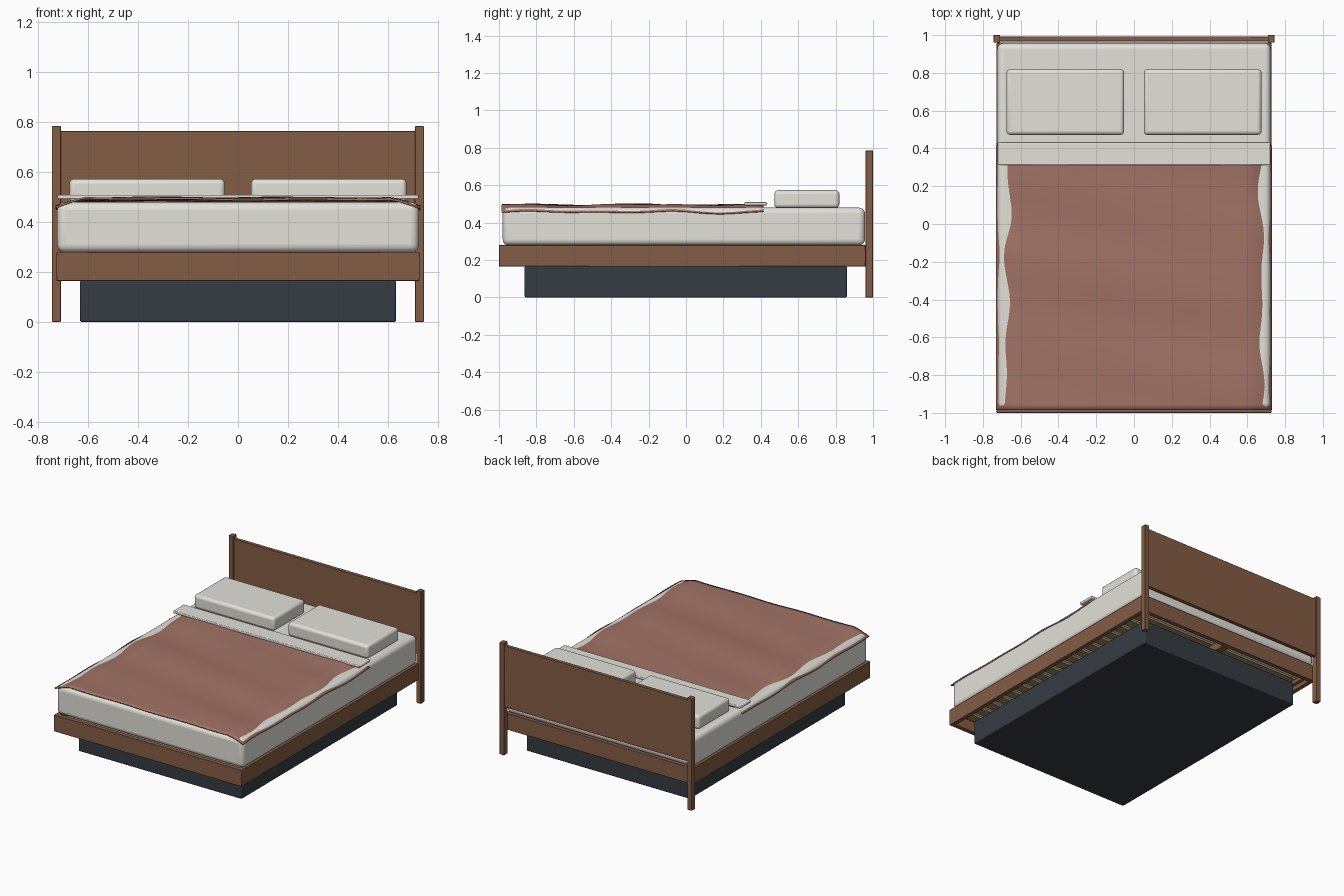
import bpy, bmesh, math

if "Cube" in bpy.data.objects:
    bpy.data.objects.remove(bpy.data.objects["Cube"])


def material(name, rgb):
    m = bpy.data.materials.new(name)
    m.diffuse_color = (*rgb, 1)
    m.use_nodes = True
    m.node_tree.nodes["Principled BSDF"].inputs["Base Color"].default_value = m.diffuse_color
    return m


WOOD = material("walnut wood", (0.23, 0.11, 0.06))
LINEN = material("white linen", (0.76, 0.75, 0.69))
CLAY = material("clay fabric", (0.36, 0.17, 0.13))
SLATE = material("dark slate", (0.035, 0.045, 0.057))
PINE = material("slat wood", (0.35, 0.24, 0.12))


def finish(obj, mat):
    obj.data.materials.append(mat)
    bpy.ops.object.select_all(action='DESELECT')
    obj.select_set(True)
    bpy.context.view_layer.objects.active = obj
    bpy.ops.object.shade_smooth_by_angle(angle=math.radians(35))
    return obj


def box(name, x, y, z, mat, bevel=0.003, segments=2):
    """Rounded box given by its (min, max) range on each axis."""
    bpy.ops.mesh.primitive_cube_add(size=1, location=[sum(r) / 2 for r in (x, y, z)])
    obj = bpy.context.object
    obj.name = name
    obj.scale = [r[1] - r[0] for r in (x, y, z)]
    bpy.ops.object.transform_apply(location=False, rotation=False, scale=True)
    mod = obj.modifiers.new("rounded edges", 'BEVEL')
    mod.width, mod.segments = bevel, segments
    return finish(obj, mat)


def pair(name, x, y, z, mat, **kw):
    """Same box on both sides of x = 0."""
    box("right_" + name, x, y, z, mat, **kw)
    box("left_" + name, (-x[1], -x[0]), y, z, mat, **kw)


# Storage plinth
box("plinth", (-0.632, 0.632), (-0.863, 0.86), (0, 0.167), SLATE, 0.006)

# Frame rails and centre beam
pair("side_rail", (0.697, 0.727), (-0.998, 0.96), (0.165, 0.28), WOOD)
box("foot_rail", (-0.727, 0.727), (-1.0, -0.968), (0.165, 0.28), WOOD)
box("head_rail", (-0.715, 0.715), (0.932, 0.962), (0.165, 0.28), WOOD)
box("centre_beam", (-0.025, 0.025), (-0.97, 0.935), (0.167, 0.225), WOOD)
pair("slat_ledge", (0.675, 0.699), (-0.97, 0.935), (0.195, 0.225), WOOD)

# Slats
COUNT = 19
for i in range(COUNT):
    y = -0.915 + 1.8 * i / (COUNT - 1)
    box(f"slat_{i + 1}", (-0.695, 0.695), (y - 0.033, y + 0.033), (0.225, 0.243), PINE)

# Headboard
pair("headboard_post", (0.709, 0.744), (0.96, 1.0), (0, 0.785), WOOD)
box("headboard_panel", (-0.72, 0.72), (0.967, 0.993), (0.335, 0.765), WOOD)

# Mattress and pillows
box("mattress", (-0.724, 0.724), (-0.98, 0.957), (0.278, 0.48), LINEN, 0.032, 5)
pair("pillow", (0.052, 0.675), (0.472, 0.82), (0.478, 0.573), LINEN, bevel=0.02, segments=4)

# Blanket: rippled sheet with edges sloping down over the mattress sides
NX, NY = 48, 48
bm = bmesh.new()
rows = []
for j in range(NY + 1):
    y = -0.985 + 1.4 * j / NY
    row = []
    for i in range(NX + 1):
        x = -0.729 + 1.458 * i / NX
        ripple = 0.003 * math.sin(9.5 * y + 4) + 0.003 * math.sin(15 * y + 3 * x) \
            + 0.002 * math.sin(13 * x + 2 * y)
        drop = max(0, (abs(x) - 0.61) / 0.119)
        side = 0.004 * math.cos(10 * y + 0.5) * drop
        row.append(bm.verts.new((x, y, 0.491 + ripple - 0.035 * drop ** 1.25 + side)))
    rows.append(row)
for a, b in zip(rows, rows[1:]):
    for i in range(NX):
        bm.faces.new((a[i], a[i + 1], b[i + 1], b[i]))
mesh = bpy.data.meshes.new("blanket")
bm.to_mesh(mesh)
bm.free()
blanket = bpy.data.objects.new("blanket", mesh)
bpy.context.collection.objects.link(blanket)
mod = blanket.modifiers.new("cloth thickness", 'SOLIDIFY')
mod.thickness, mod.offset = 0.008, 0
finish(blanket, CLAY)

# Turned-down sheet
box("folded_sheet", (-0.722, 0.722), (0.312, 0.432), (0.492, 0.509), LINEN, 0.005, 3)
